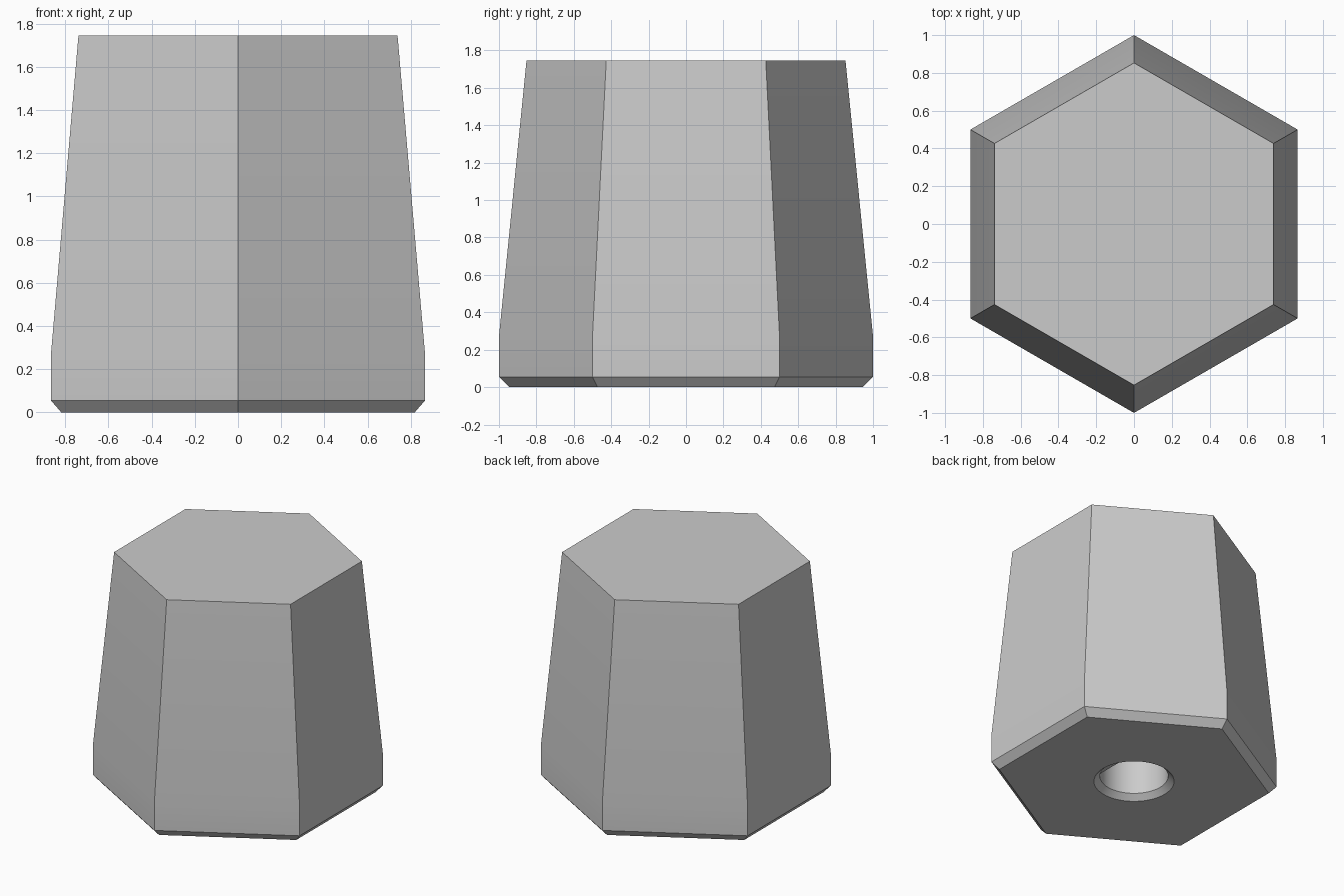
import bpy, bmesh, math

if "Cube" in bpy.data.objects:
    bpy.data.objects.remove(bpy.data.objects["Cube"], do_unlink=True)

SIDES, BORE_SEGMENTS = 6, 72
BORE_RADIUS = 0.236
FLAT_X = BORE_RADIUS * math.cos(math.radians(50))

grey = bpy.data.materials.new("plain grey")
grey.use_nodes = True
colour = (0.6, 0.6, 0.6, 1)
grey.diffuse_color = colour
grey.node_tree.nodes["Principled BSDF"].inputs["Base Color"].default_value = colour

bm = bmesh.new()


def ring(radius, z, count, start=0.0, max_x=10):
    """One loop of vertices, optionally cut flat on its +x side."""
    verts = []
    for i in range(count):
        a = start + math.tau * i / count
        verts.append(bm.verts.new((min(radius * math.cos(a), max_x), radius * math.sin(a), z)))
    return verts


def skin(rings):
    """Join successive loops with quads and cap the last one."""
    for low, high in zip(rings, rings[1:]):
        n = len(low)
        for i in range(n):
            j = (i + 1) % n
            bm.faces.new((low[i], low[j], high[j], high[i]))
    bm.faces.new(rings[-1])


def loop_edges(verts):
    return [bm.edges.get((v, verts[i - 1])) for i, v in enumerate(verts)]


# tapered hexagonal body with a chamfered foot
body = [ring(r, z, SIDES, math.pi / 6)
        for r, z in ((0.945, 0), (1, 0.055), (1, 0.27), (0.853, 1.745))]
skin(body)

# blind D-shaped shaft bore with a round chamfered mouth
bore = [ring(0.277, 0, BORE_SEGMENTS),
        ring(BORE_RADIUS, 0.04, BORE_SEGMENTS),
        ring(BORE_RADIUS, 0.085, BORE_SEGMENTS),
        ring(BORE_RADIUS, 0.085, BORE_SEGMENTS, max_x=FLAT_X),
        ring(BORE_RADIUS, 0.95, BORE_SEGMENTS, max_x=FLAT_X)]
skin(bore)

# underside between the foot and the bore mouth
bmesh.ops.triangle_fill(bm, use_beauty=True,
                        edges=loop_edges(body[0]) + loop_edges(bore[0]))
bmesh.ops.remove_doubles(bm, verts=bm.verts, dist=0.0001)
bmesh.ops.recalc_face_normals(bm, faces=bm.faces)

mesh = bpy.data.meshes.new("hexagonal_knob")
bm.to_mesh(mesh)
bm.free()
mesh.materials.append(grey)
knob = bpy.data.objects.new("hexagonal_knob", mesh)
bpy.context.collection.objects.link(knob)
bpy.context.view_layer.objects.active = knob
knob.select_set(True)
bpy.ops.object.shade_smooth_by_angle(angle=math.radians(30))
